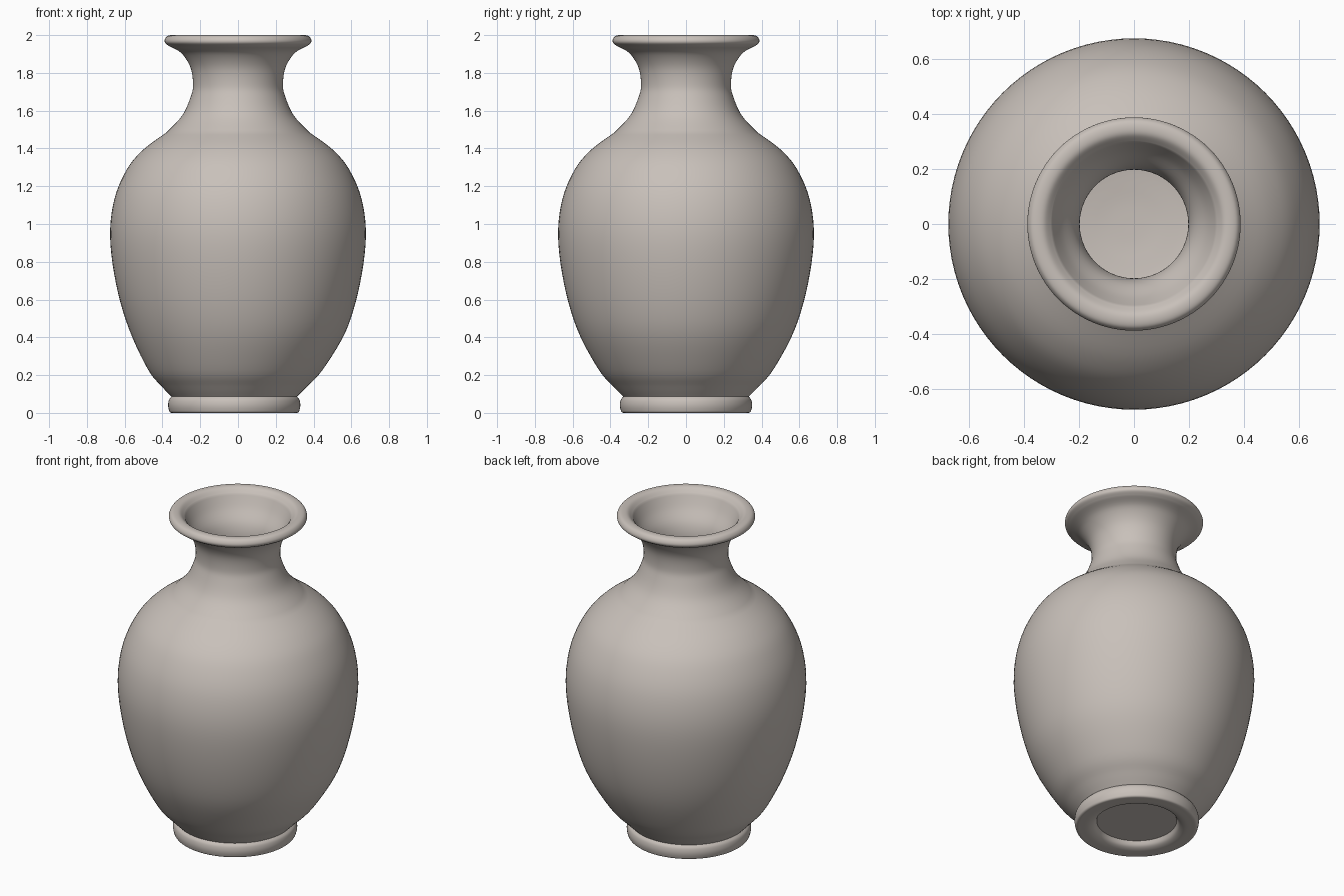
import bpy, bmesh, math

if "Cube" in bpy.data.objects:
    bpy.data.objects.remove(bpy.data.objects["Cube"])

SEG = 96
STEPS = 5

# Profile runs (radius, z); creases fall where one run meets the next
underside = [(0.0, 0.04), (0.225, 0.04)]
foot = [(0.225, 0.04), (0.24, 0.015), (0.27, 0.002), (0.31, 0.0), (0.338, 0.002),
        (0.347, 0.02), (0.35, 0.045), (0.345, 0.07), (0.332, 0.086)]
body = [(0.332, 0.086), (0.385, 0.14), (0.463, 0.23), (0.575, 0.44), (0.645, 0.68),
        (0.677, 0.93), (0.655, 1.13), (0.588, 1.29), (0.50, 1.395), (0.378, 1.485)]
neck = [(0.378, 1.485), (0.295, 1.575), (0.25, 1.675), (0.238, 1.74), (0.252, 1.83),
        (0.30, 1.905), (0.362, 1.94)]
lip = [(0.362, 1.94), (0.385, 1.957), (0.388, 1.975), (0.375, 1.994), (0.35, 2.0),
       (0.325, 1.994), (0.30, 1.97)]
inside = [(0.30, 1.97), (0.265, 1.90), (0.215, 1.82), (0.198, 1.74), (0.21, 1.66),
          (0.26, 1.56), (0.345, 1.46), (0.465, 1.37), (0.55, 1.27), (0.615, 1.12),
          (0.637, 0.93), (0.605, 0.68), (0.535, 0.44), (0.42, 0.23), (0.28, 0.12),
          (0.12, 0.09), (0.0, 0.085)]


def smooth_run(pts):
    """Catmull-Rom curve through the points."""
    ext = [pts[0]] + pts + [pts[-1]]
    out = []
    for a, b, c, d in zip(ext, ext[1:], ext[2:], ext[3:]):
        for k in range(STEPS):
            t = k / STEPS
            out.append(tuple(0.5 * (2 * q + (r - p) * t + (2 * p - 5 * q + 4 * r - s) * t * t
                                    + (3 * q - p - 3 * r + s) * t ** 3)
                             for p, q, r, s in zip(a, b, c, d)))
    return out


profile = []
for run in (underside, foot, body, neck, lip, inside):
    profile += smooth_run(run)
profile.append(inside[-1])


def lean(z):
    """The foot sits slightly to the left of the body."""
    t = min(max((z - 0.08) / 0.4, 0), 1)
    return -0.02 * (1 - t * t * (3 - 2 * t))


# Lathe the vase wall
bm = bmesh.new()
rings = []
for r, z in profile:
    if r < 1e-4:
        rings.append([bm.verts.new((lean(z), 0, z))])
    else:
        rings.append([bm.verts.new((lean(z) + r * math.cos(2 * math.pi * i / SEG),
                                    r * math.sin(2 * math.pi * i / SEG), z))
                      for i in range(SEG)])
for lo, hi in zip(rings, rings[1:]):
    for i in range(SEG):
        j = (i + 1) % SEG
        if len(lo) == 1:
            bm.faces.new((lo[0], hi[j], hi[i]))
        elif len(hi) == 1:
            bm.faces.new((lo[i], lo[j], hi[0]))
        else:
            bm.faces.new((lo[i], lo[j], hi[j], hi[i]))
mesh = bpy.data.meshes.new("vase")
bm.to_mesh(mesh)
bm.free()

vase = bpy.data.objects.new("vase", mesh)
bpy.context.collection.objects.link(vase)
clay = bpy.data.materials.new("warm_grey_clay")
clay.diffuse_color = (0.58, 0.53, 0.49, 1)
clay.use_nodes = True
clay.node_tree.nodes["Principled BSDF"].inputs["Base Color"].default_value = clay.diffuse_color
mesh.materials.append(clay)

bpy.context.view_layer.objects.active = vase
vase.select_set(True)
bpy.ops.object.shade_smooth_by_angle(angle=math.radians(40))
